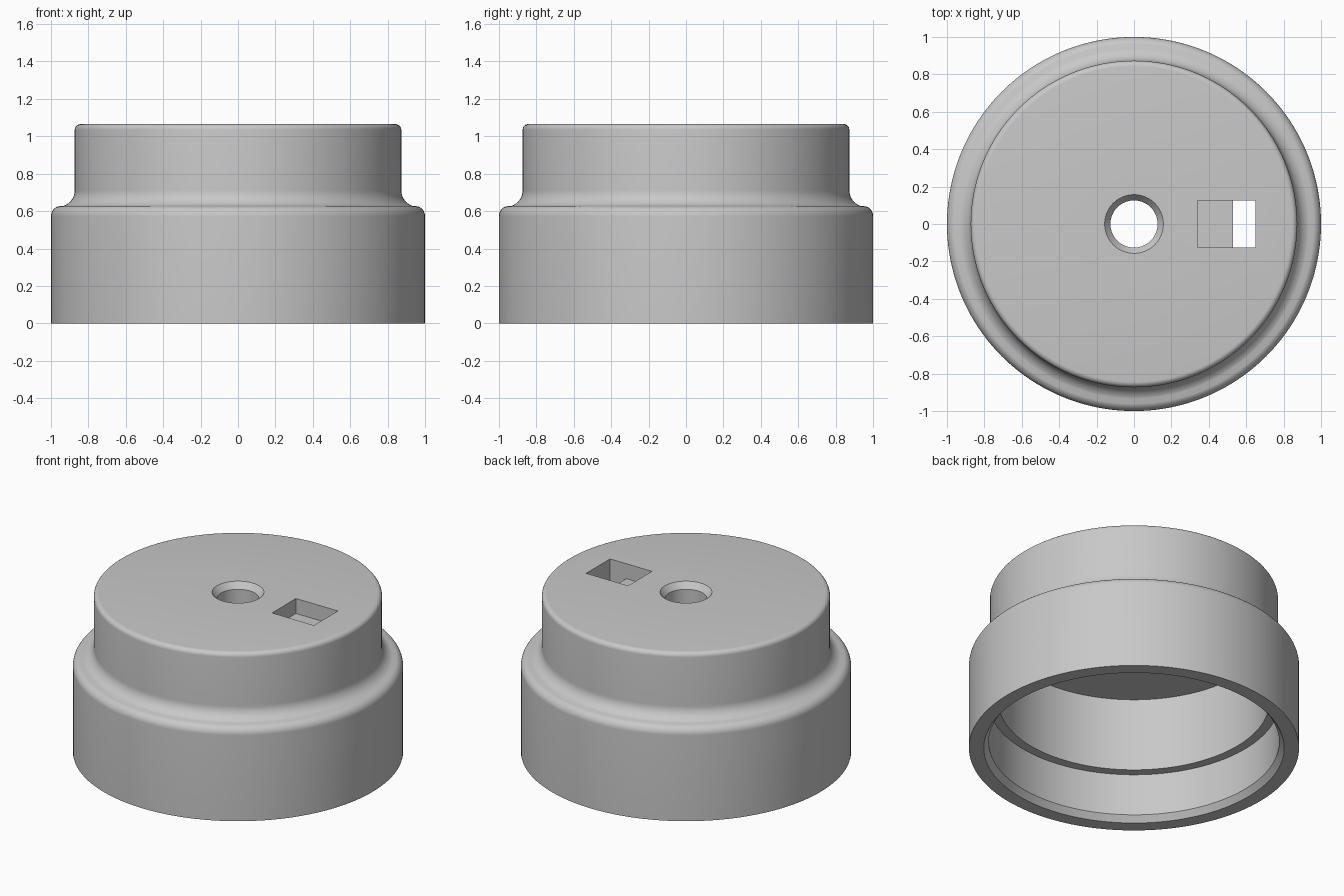
import bpy
import bmesh
from math import cos, sin, tau, radians
from mathutils import Matrix, Vector

default_cube = bpy.data.objects.get("Cube")
if default_cube:
    bpy.data.objects.remove(default_cube, do_unlink=True)

SEGMENTS = 160
TOP = 1.065
CEILING = 0.81

grey = bpy.data.materials.new("plain grey")
grey.use_nodes = True
colour = (0.58, 0.58, 0.58, 1)
grey.diffuse_color = colour
grey.node_tree.nodes["Principled BSDF"].inputs["Base Color"].default_value = colour


def arc(cx, cz, radius, start, end, steps=8):
    """Points along a circular arc in the radius/height plane."""
    angles = [radians(start + (end - start) * i / steps) for i in range(steps + 1)]
    return [(cx + radius * cos(a), cz + radius * sin(a)) for a in angles]


def make_object(name, bm):
    bmesh.ops.recalc_face_normals(bm, faces=bm.faces)
    mesh = bpy.data.meshes.new(name)
    bm.to_mesh(mesh)
    bm.free()
    mesh.materials.append(grey)
    obj = bpy.data.objects.new(name, mesh)
    bpy.context.collection.objects.link(obj)
    return obj


def revolve(name, profile):
    """Turn a closed radius/height outline around the z axis."""
    bm = bmesh.new()
    rings = []
    for i in range(SEGMENTS):
        turn = Matrix.Rotation(tau * i / SEGMENTS, 3, "Z")
        rings.append([bm.verts.new(turn @ Vector((r, 0, z))) for r, z in profile])
    n = len(profile)
    for i, ring in enumerate(rings):
        after = rings[(i + 1) % SEGMENTS]
        for j in range(n):
            k = (j + 1) % n
            bm.faces.new((ring[j], after[j], after[k], ring[k]))
    return make_object(name, bm)


def prism(name, outline, half_width):
    """Extrude an x/z outline along y."""
    bm = bmesh.new()
    face = bm.faces.new([bm.verts.new((x, -half_width, z)) for x, z in outline])
    made = bmesh.ops.extrude_face_region(bm, geom=[face])["geom"]
    verts = [v for v in made if isinstance(v, bmesh.types.BMVert)]
    bmesh.ops.translate(bm, verts=verts, vec=(0, 2 * half_width, 0))
    return make_object(name, bm)


# Stepped hollow cap: outer skin, central hole, stepped cavity
profile = [(0.91, 0), (1, 0)]
profile += arc(0.945, 0.573, 0.055, 0, 72)           # rounded shoulder
profile += arc(0.961, 0.711, 0.088, 252, 180, 10)    # hollow fillet to the neck
profile += arc(0.843, TOP - 0.03, 0.03, 0, 90, 6)    # rounded top rim
profile += [(0.157, TOP), (0.126, TOP - 0.04), (0.126, CEILING)]
profile += [(0.82, CEILING), (0.82, 0.32), (0.88, 0.32), (0.88, 0.04)]
cap = revolve("stepped_cap", profile)

# Slot: shallow pocket with a through opening at its outer end
floor = TOP - 0.1
slot = prism("slot_cutter", [(0.34, TOP + 0.1), (0.34, floor), (0.53, floor),
                             (0.53, CEILING - 0.1), (0.65, CEILING - 0.1),
                             (0.65, TOP + 0.1)], 0.126)
slot.hide_render = True
cut = cap.modifiers.new("slot", "BOOLEAN")
cut.operation = "DIFFERENCE"
cut.solver = "EXACT"
cut.object = slot

bpy.ops.object.select_all(action="DESELECT")
cap.select_set(True)
bpy.context.view_layer.objects.active = cap
bpy.ops.object.modifier_apply(modifier=cut.name)
bpy.data.objects.remove(slot, do_unlink=True)

# Smooth round surfaces, crisp edges
bpy.ops.object.shade_smooth_by_angle(angle=radians(30))
